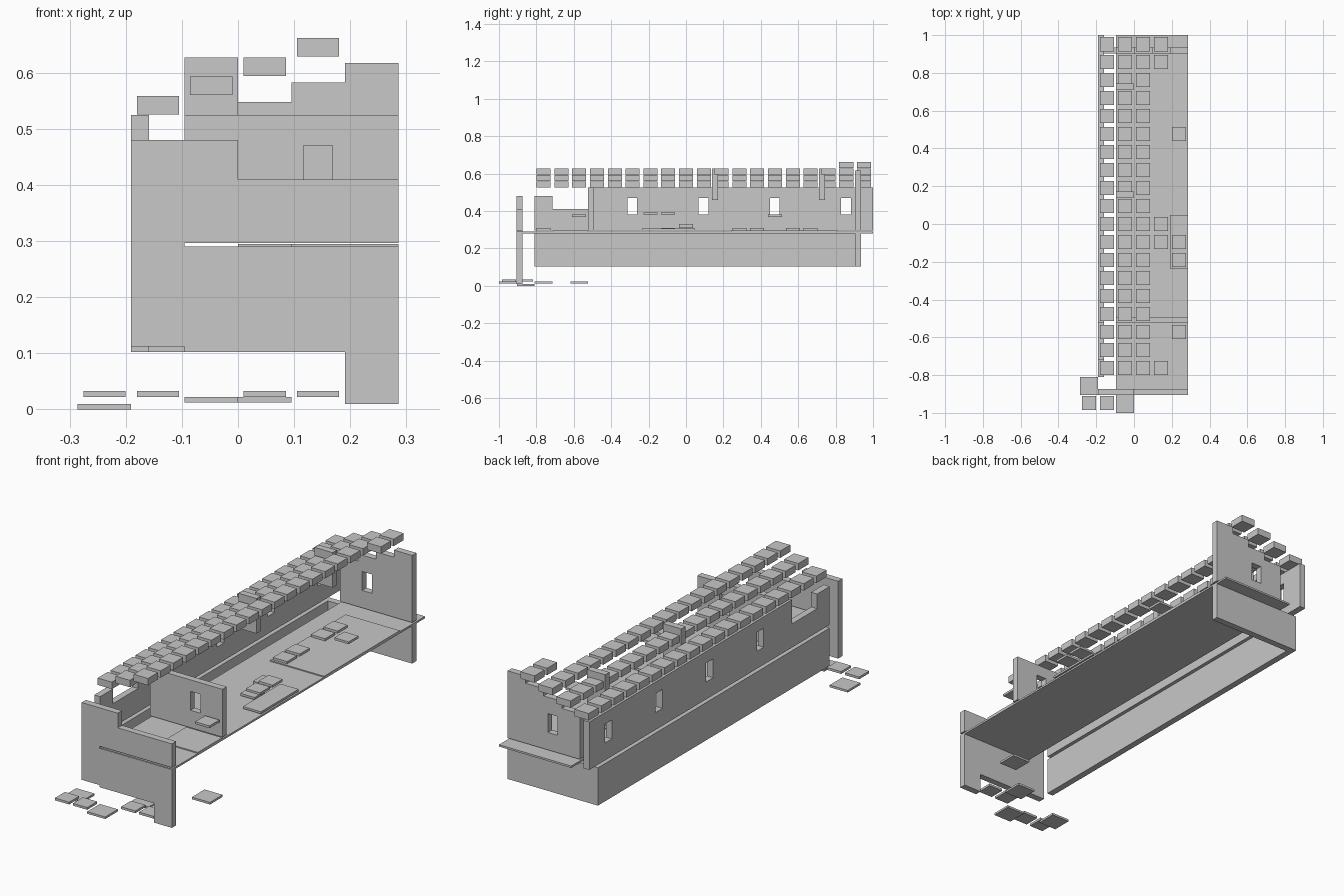
import bpy
from mathutils import Matrix

if "Cube" in bpy.data.objects:
    bpy.data.objects.remove(bpy.data.objects["Cube"])

C = 0.0952            # layout module
T = 0.0375            # half width of a square tile

stone = bpy.data.materials.new("light_grey_stone")
stone.diffuse_color = (0.58, 0.58, 0.58, 1)
stone.use_nodes = True
stone.node_tree.nodes["Principled BSDF"].inputs["Base Color"].default_value = stone.diffuse_color


def boxes(name, items):
    """One object from several (x0, x1, y0, y1, z0, z1) boxes."""
    verts, faces = [], []
    for x0, x1, y0, y1, z0, z1 in items:
        n = len(verts)
        verts += [(x, y, z) for z in (z0, z1)
                  for x, y in ((x0, y0), (x1, y0), (x1, y1), (x0, y1))]
        faces += [[n + i for i in f] for f in
                  ((3, 2, 1, 0), (4, 5, 6, 7), (0, 1, 5, 4),
                   (1, 2, 6, 5), (2, 3, 7, 6), (3, 0, 4, 7))]
    me = bpy.data.meshes.new(name)
    me.from_pydata(verts, [], faces)
    me.materials.append(stone)
    ob = bpy.data.objects.new(name, me)
    bpy.context.collection.objects.link(ob)
    return ob


def tile(cx, cy, z0, z1, h=T):
    return (cx - h, cx + h, cy - h, cy + h, z0, z1)


def window(u):
    return [(u - 0.026, 0.38), (u + 0.026, 0.38), (u + 0.026, 0.47), (u - 0.026, 0.47)]


def wall(name, outline, holes, axis, a, b):
    """Upright plate with window holes, between a and b along the axis."""
    cu = bpy.data.curves.new(name + "_profile", 'CURVE')
    cu.dimensions = '2D'
    cu.fill_mode = 'BOTH'
    cu.extrude = abs(b - a) / 2
    for pts in [outline] + holes:
        s = cu.splines.new('POLY')
        s.points.add(len(pts) - 1)
        for p, (u, v) in zip(s.points, pts):
            p.co = (u, v, 0, 1)
        s.use_cyclic_u = True
    tmp = bpy.data.objects.new(name + "_tmp", cu)
    bpy.context.collection.objects.link(tmp)
    bpy.context.view_layer.update()
    me = bpy.data.meshes.new_from_object(
        tmp.evaluated_get(bpy.context.evaluated_depsgraph_get()))
    bpy.data.objects.remove(tmp)
    m = (a + b) / 2
    if axis == 'y':
        mat = Matrix(((1, 0, 0, 0), (0, 0, -1, m), (0, 1, 0, 0), (0, 0, 0, 1)))
    else:
        mat = Matrix(((0, 0, 1, m), (1, 0, 0, 0), (0, 1, 0, 0), (0, 0, 0, 1)))
    me.transform(mat)
    me.materials.clear()
    me.materials.append(stone)
    for p in me.polygons:
        p.use_smooth = False
        p.material_index = 0
    ob = bpy.data.objects.new(name, me)
    bpy.context.collection.objects.link(ob)
    return ob


L, R = -2 * C, 3 * C

# Front wall with corner leg and floor slot
wall("front_wall",
     [(L, 0.112), (-C, 0.112), (-C, 0.102), (2 * C, 0.102), (2 * C, 0.01), (R, 0.01),
      (R, 0.287), (-C, 0.287), (-C, 0.297), (R, 0.297), (R, 0.41), (0, 0.41),
      (0, 0.48), (L, 0.48)], [], 'y', -0.905, -0.873)

# Partition wall with window
wall("partition_wall", [(-C, 0.297), (R, 0.297), (R, 0.525), (-C, 0.525)],
     [window(1.5 * C)], 'y', -0.525, -0.493)

# Back wall: stepped gable above, plain base below
wall("back_gable",
     [(-C, 0.297), (R, 0.297), (R, 0.617), (2 * C, 0.617), (2 * C, 0.583), (C, 0.583),
      (C, 0.548), (0, 0.548), (0, 0.514), (-C, 0.514)],
     [window(0.5 * C)], 'y', 0.903, 0.935)
boxes("back_base", [(L, R, 0.903, 0.935, 0.102, 0.282)])

# Long left wall
wall("left_wall",
     [(-0.81, 0.297), (1.0, 0.297), (1.0, 0.525), (-0.525, 0.525), (-0.525, 0.41),
      (-0.715, 0.41), (-0.715, 0.48), (-0.81, 0.48)],
     [window(u) for u in (-0.287, 0.094, 0.475, 0.856)], 'x', L, -0.159)
boxes("left_base", [(L, -0.159, -0.81, 0.903, 0.102, 0.282)])

# Floor and raised floor panels
boxes("floor", [(-C, R, -0.903, 1.0, 0.281, 0.290)])
boxes("floor_panels", [(0, R, 0.24, 0.81, 0.290, 0.295),
                       (C, R, -0.71, -0.525, 0.290, 0.295),
                       (2 * C, R, -0.235, 0.048, 0.297, 0.307)])

# Hanging roof supports
boxes("roof_supports", [(-C, 0, y, y + 0.032, 0.46, 0.627) for y in (0.14, 0.712)])

# Stepped rows of roof tiles
for col in range(4):
    z = 0.526 + 0.0343 * col
    boxes("roof_tiles_%d" % (col + 1),
          [tile((col - 1.5) * C, (k - 8) * C, z, z + 0.033)
           for k in range(17 if col == 3 else 0, 19)])

# Loose tiles on the floor
boxes("floor_tiles",
      [tile(0.5 * C, k * C, 0.297, 0.308) for k in (3, 4, 6, 7)] +
      [tile(1.5 * C, k * C, 0.297, 0.308) for k in (-1, -8)] +
      [tile(1.5 * C, 0, 0.308, 0.330)])

# Table tops held above the floor
boxes("table_tops",
      [tile(2.5 * C, k * C, 0.381, 0.392) for k in (-1, -2)] +
      [tile(2.5 * C, k * C, 0.369, 0.380) for k in (5, -6)])

# Ground slabs and stepping tiles outside
boxes("ground_slabs",
      [tile(-2.5 * C, -9 * C, 0.0, 0.010, C / 2),
       tile(-0.5 * C, -10 * C, 0.012, 0.022, C / 2),
       tile(0.5 * C, -8 * C, 0.012, 0.022, C / 2),
       tile(2.5 * C, -6 * C, 0.012, 0.022, C / 2)])
boxes("stepping_tiles",
      [tile(x * C, y * C, 0.022, 0.033) for x, y in
       ((-2.5, -9.95), (-1.5, -9.95), (0.5, -9), (1.5, -9))])
